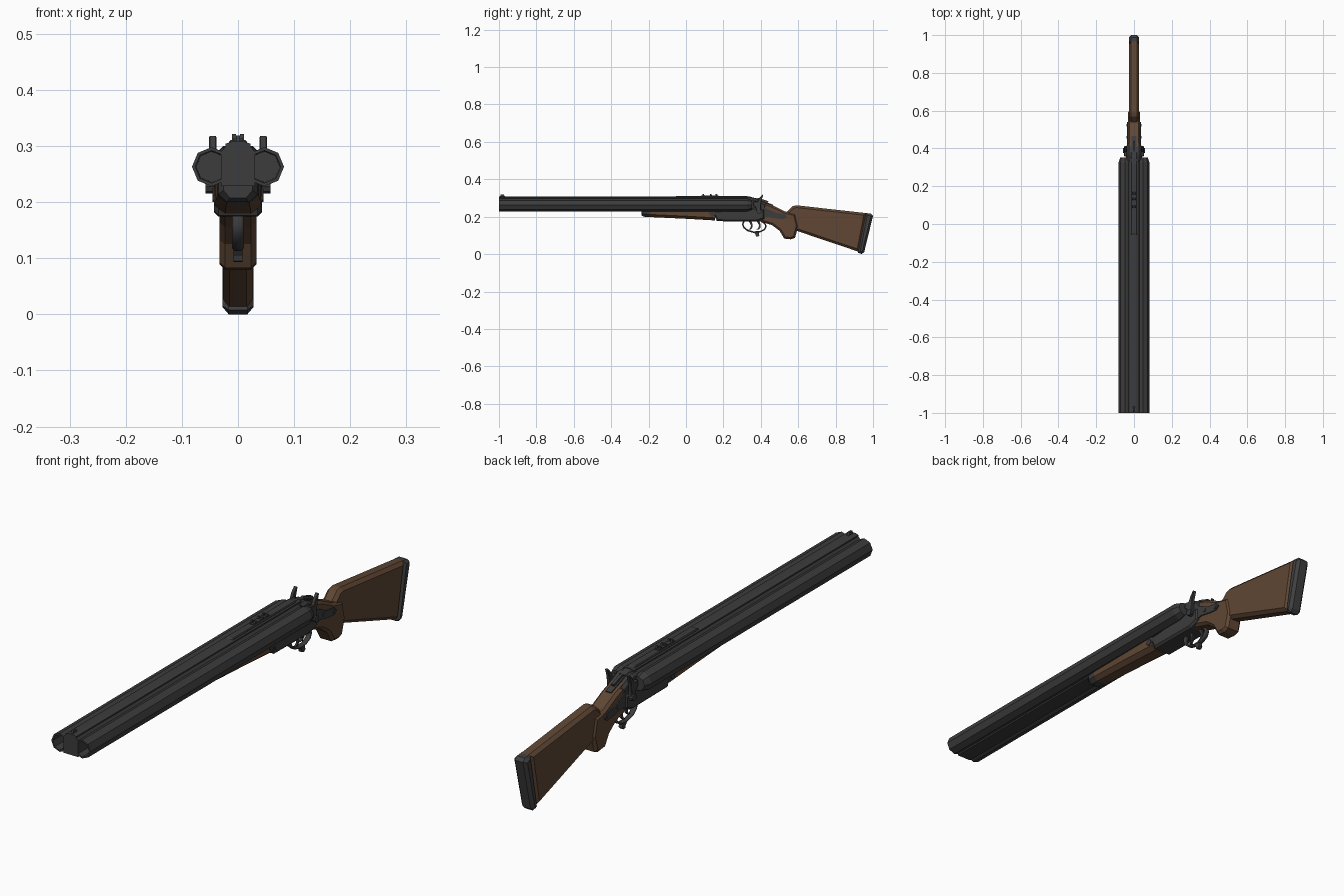
import bpy, bmesh, math
from mathutils import Matrix

if "Cube" in bpy.data.objects:
    bpy.data.objects.remove(bpy.data.objects["Cube"])


def material(name, rgb):
    m = bpy.data.materials.new(name)
    m.diffuse_color = (*rgb, 1)
    m.use_nodes = True
    m.node_tree.nodes["Principled BSDF"].inputs["Base Color"].default_value = m.diffuse_color
    return m


STEEL = material("dark steel", (0.045, 0.045, 0.046))
WOOD = material("walnut wood", (0.115, 0.062, 0.034))
RUBBER = material("butt pad grey", (0.05, 0.05, 0.051))


def finish(bm, name, mat):
    bmesh.ops.recalc_face_normals(bm, faces=bm.faces)
    me = bpy.data.meshes.new(name)
    bm.to_mesh(me)
    bm.free()
    me.materials.append(mat)
    ob = bpy.data.objects.new(name, me)
    bpy.context.collection.objects.link(ob)
    return ob


def side_part(name, profile, half, mat, x=0, chamfer=0):
    """(y, z) profile extruded across x, with chamfered side rims"""
    bm = bmesh.new()
    f = bm.faces.new([bm.verts.new((x - half, y, z)) for y, z in profile])
    r = bmesh.ops.extrude_face_region(bm, geom=[f])
    top = [g for g in r["geom"] if isinstance(g, bmesh.types.BMFace)][0]
    bmesh.ops.translate(bm, verts=top.verts, vec=(2 * half, 0, 0))
    bm.normal_update()
    if chamfer:
        rims = list(set(f.edges) | set(top.edges))
        bmesh.ops.bevel(bm, geom=rims, offset=chamfer, segments=1, affect='EDGES', clamp_overlap=True)
    return finish(bm, name, mat)


def loft(name, rings, mat, caps=True):
    """joins equal-sized rings of (x, y, z) points"""
    bm = bmesh.new()
    vs = [[bm.verts.new(p) for p in r] for r in rings]
    n = len(vs[0])
    for a, b in zip(vs, vs[1:]):
        for i in range(n):
            bm.faces.new((a[i], a[(i + 1) % n], b[(i + 1) % n], b[i]))
    if caps:
        bm.faces.new(vs[0])
        bm.faces.new(vs[-1])
    return finish(bm, name, mat)


def octagon(x, y, z, r):
    return [(x + r * math.cos(i * math.pi / 4), y, z + r * math.sin(i * math.pi / 4)) for i in range(8)]


def section(y, pts):
    """half cross-section (x, z) mirrored into a full ring"""
    return [(a, y, b) for a, b in pts] + [(-a, y, b) for a, b in reversed(pts)]


def pin(name, x, y, z, r, half, mat):
    pts = [(y + r * math.cos(i * math.pi / 4), z + r * math.sin(i * math.pi / 4)) for i in range(8)]
    return side_part(name, pts, half, mat, x)


def ribbon(name, pts, half, thick, closed=False):
    """flat strip bent along a (y, z) path"""
    c = bpy.data.curves.new(name + "_path", 'CURVE')
    c.dimensions = '2D'
    c.fill_mode = 'NONE'
    c.extrude, c.bevel_depth, c.bevel_resolution = half, thick, 0
    s = c.splines.new('POLY')
    s.points.add(len(pts) - 1)
    for p, (y, z) in zip(s.points, pts):
        p.co = (y, z, 0, 1)
    s.use_cyclic_u = closed
    c.dimensions = '3D'
    c.fill_mode = 'FULL'
    c.use_fill_caps = True
    tmp = bpy.data.objects.new(name + "_tmp", c)
    bpy.context.collection.objects.link(tmp)
    bpy.context.view_layer.update()
    me = bpy.data.meshes.new_from_object(tmp.evaluated_get(bpy.context.evaluated_depsgraph_get()))
    bpy.data.objects.remove(tmp)
    me.transform(Matrix(((0, 0, 1, 0), (1, 0, 0, 0), (0, 1, 0, 0), (0, 0, 0, 1))))
    me.materials.clear()
    me.materials.append(STEEL)
    ob = bpy.data.objects.new(name, me)
    bpy.context.collection.objects.link(ob)
    return ob


# Twin octagonal barrels with open bores and a tapered breech
BX, BZ = 0.047, 0.263
for s, side in ((-1, "left"), (1, "right")):
    loft("barrel_" + side, [octagon(s * BX, y, BZ, r) for y, r in
         ((-0.7, 0.027), (-1, 0.029), (-1, 0.035), (0.325, 0.035), (0.352, 0.026))], STEEL)

# Ribs and web between the barrels
web = [(0.03, 0.229), (0.03, 0.29), (0.022, 0.299), (0.022, 0.304), (0.01, 0.308)]
loft("barrel_web", [section(-1, web), section(0.345, web)], STEEL)
side_part("rear_rib", [(-0.06, 0.305), (-0.05, 0.311), (0.32, 0.311), (0.38, 0.298), (0.38, 0.27), (-0.06, 0.27)],
          0.016, STEEL, chamfer=0.003)

# Front bead and notched rear sights
side_part("front_sight", [(-0.995, 0.305), (-0.99, 0.319), (-0.975, 0.319), (-0.965, 0.305)], 0.004, STEEL)
for y in (0.085, 0.125, 0.155):
    for s in (-1, 1):
        side_part("rear_sight_leaf", [(y, 0.308), (y + 0.004, 0.321), (y + 0.011, 0.321), (y + 0.015, 0.308)],
                  0.0035, STEEL, s * 0.007)
side_part("rear_sight_base", [(0.08, 0.308), (0.08, 0.313), (0.175, 0.313), (0.175, 0.308)], 0.009, STEEL)

# Fore-end: steel tip and wooden body


def fore(w, lo):
    return [(w, 0.235), (w, lo + 0.014), (w * 0.55, lo)]


loft("fore_end_tip", [section(-0.238, fore(0.026, 0.207)), section(-0.225, fore(0.035, 0.2)),
                      section(-0.19, fore(0.037, 0.198))], STEEL)
loft("fore_end", [section(-0.19, fore(0.037, 0.198)), section(0, fore(0.04, 0.189)),
                  section(0.155, fore(0.042, 0.18))], WOOD)

# Receiver, hinge pin and standing breech
side_part("receiver", [(0.115, 0.232), (0.115, 0.205), (0.155, 0.2), (0.165, 0.176), (0.38, 0.174), (0.42, 0.19),
          (0.42, 0.24), (0.37, 0.25), (0.2, 0.235)], 0.0425, STEEL, chamfer=0.008)
pin("hinge_pin", 0, 0.14, 0.212, 0.012, 0.045, STEEL)
side_part("standing_breech", [(0.33, 0.22), (0.33, 0.298), (0.365, 0.3), (0.43, 0.27), (0.43, 0.2)],
          0.036, STEEL, chamfer=0.01)

# Pistol grip and buttstock
side_part("grip", [(0.365, 0.285), (0.385, 0.288), (0.46, 0.262), (0.53, 0.228), (0.585, 0.215), (0.6, 0.15),
          (0.583, 0.087), (0.56, 0.079), (0.525, 0.083), (0.5, 0.125), (0.46, 0.155), (0.4, 0.173), (0.365, 0.18)],
          0.033, WOOD, chamfer=0.01)
side_part("buttstock", [(0.535, 0.222), (0.57, 0.256), (0.59, 0.261), (0.965, 0.219), (0.925, 0.012),
          (0.59, 0.125), (0.54, 0.15)], 0.027, WOOD, chamfer=0.012)
side_part("butt_pad", [(0.96, 0.2195), (0.988, 0.2165), (1.0, 0.205), (0.953, 0.012), (0.94, 0.0), (0.919, 0.008)],
          0.0275, RUBBER, chamfer=0.011)

# Top tang and trigger plate set in the wood
side_part("top_tang", [(0.36, 0.298), (0.39, 0.292), (0.465, 0.264), (0.46, 0.25), (0.36, 0.27)], 0.012, STEEL)
side_part("opening_lever", [(0.37, 0.296), (0.39, 0.3), (0.44, 0.283), (0.435, 0.27)], 0.006, STEEL)

# Mirrored side locks, screws and hammers
for s, side in ((-1, "left"), (1, "right")):
    side_part("lock_plate_" + side, [(0.35, 0.24), (0.4, 0.258), (0.44, 0.24), (0.48, 0.22), (0.525, 0.215),
              (0.54, 0.2), (0.525, 0.187), (0.49, 0.19), (0.44, 0.2), (0.39, 0.192), (0.35, 0.2)],
              0.003, STEEL, s * 0.0345)
    for y, z in ((0.46, 0.213), (0.522, 0.201)):
        pin("lock_screw_" + side, s * 0.037, y, z, 0.007, 0.003, STEEL)
    pin("hammer_pivot_" + side, s * 0.047, 0.39, 0.228, 0.013, 0.011, STEEL)
    side_part("hammer_" + side, [(0.38, 0.22), (0.372, 0.25), (0.358, 0.262), (0.36, 0.282), (0.382, 0.28),
              (0.392, 0.3), (0.408, 0.318), (0.412, 0.314), (0.403, 0.285), (0.4, 0.25), (0.402, 0.22)],
              0.007, STEEL, s * 0.045, chamfer=0.002)

# Trigger guard with spur and two curved triggers
ribbon("trigger_guard", [(0.31, 0.176), (0.303, 0.16), (0.31, 0.142), (0.33, 0.126), (0.36, 0.118), (0.395, 0.119),
       (0.42, 0.132), (0.428, 0.15), (0.42, 0.165), (0.405, 0.174)], 0.007, 0.004)
side_part("guard_spur", [(0.36, 0.12), (0.372, 0.104), (0.374, 0.095), (0.385, 0.093), (0.392, 0.1), (0.388, 0.12)],
          0.008, STEEL)
for y, x in ((0.335, 0.005), (0.378, -0.005)):
    side_part("trigger", [(y, 0.178), (y + 0.012, 0.155), (y + 0.01, 0.14), (y - 0.003, 0.131), (y + 0.01, 0.131),
              (y + 0.02, 0.142), (y + 0.02, 0.16), (y + 0.014, 0.178)], 0.004, STEEL, x)
